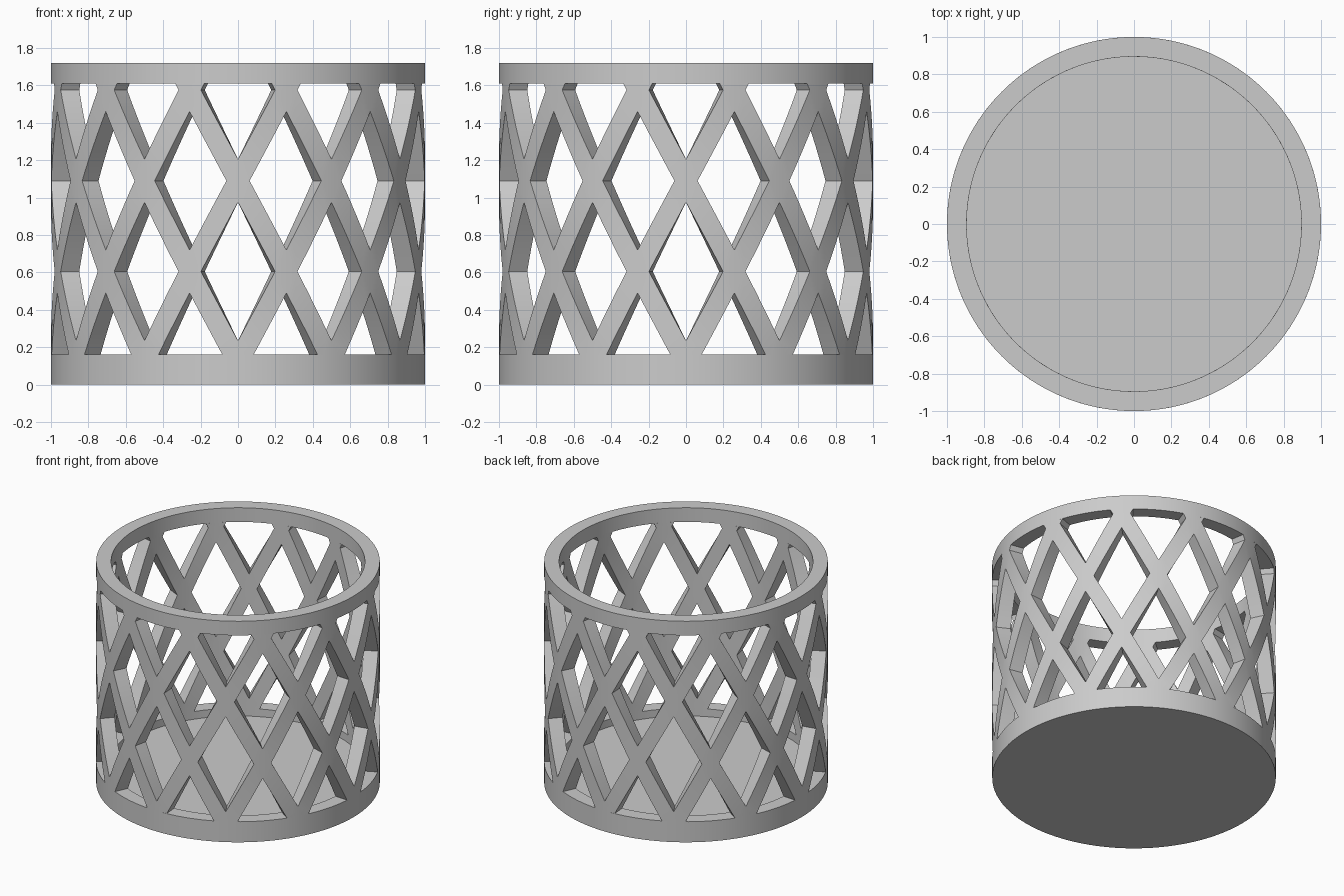
import bpy, bmesh, math
from mathutils import Vector

if "Cube" in bpy.data.objects:
    bpy.data.objects.remove(bpy.data.objects["Cube"])

R_OUT, R_IN = 1.0, 0.895
BASE_TOP, RIM_LOW, HEIGHT = 0.16, 1.61, 1.72
FLOOR = 0.10
COUNT = 12                          # crossings per row
STEP_A, STEP_Z = math.pi / COUNT, 0.485
HALF_A, HALF_Z = 0.062, 0.115       # half size of a crossing diamond
FIRST_Z = 0.12

grey = bpy.data.materials.new("light_grey")
grey.diffuse_color = (0.6, 0.6, 0.6, 1)
grey.use_nodes = True
grey.node_tree.nodes["Principled BSDF"].inputs["Base Color"].default_value = grey.diffuse_color


def finish(name, bm):
    bmesh.ops.recalc_face_normals(bm, faces=bm.faces)
    mesh = bpy.data.meshes.new(name)
    bm.to_mesh(mesh)
    bm.free()
    mesh.materials.append(grey)
    obj = bpy.data.objects.new(name, mesh)
    bpy.context.collection.objects.link(obj)
    bpy.ops.object.select_all(action='DESELECT')
    obj.select_set(True)
    bpy.context.view_layer.objects.active = obj
    bpy.ops.object.shade_smooth_by_angle(angle=math.radians(30))


def lathe(name, profile, closed):
    """Spin a (radius, height) profile around z."""
    bm = bmesh.new()
    verts = [bm.verts.new((r, 0, z)) for r, z in profile]
    edges = [bm.edges.new(p) for p in zip(verts, verts[1:])]
    if closed:
        edges.append(bm.edges.new((verts[-1], verts[0])))
    bmesh.ops.spin(bm, geom=verts + edges, cent=(0, 0, 0), axis=(0, 0, 1),
                   angle=math.tau, steps=120, use_merge=False)
    bmesh.ops.remove_doubles(bm, verts=bm.verts, dist=1e-4)
    finish(name, bm)


# Base: shallow tray with a solid floor
lathe("base_tray", [(0, 0), (R_OUT, 0), (R_OUT, BASE_TOP), (R_IN, BASE_TOP),
                    (R_IN, FLOOR), (0, FLOOR)], False)
# Top rim ring
lathe("top_rim", [(R_OUT, RIM_LOW), (R_OUT, HEIGHT), (R_IN, HEIGHT), (R_IN, RIM_LOW)], True)

# Lattice wall: diamonds at the crossings joined by helical limbs
bm = bmesh.new()


def wall_face(points):
    bm.faces.new([bm.verts.new((R_OUT * math.sin(a), -R_OUT * math.cos(a), z))
                  for a, z in points])


for row in range(-1, 4):
    z = FIRST_Z + row * STEP_Z
    for k in range(COUNT):
        a = (2 * k + row % 2) * STEP_A
        centre = (a, z)
        top, bottom = (a, z + HALF_Z), (a, z - HALF_Z)
        for side in (-1, 1):
            tip = (a + side * HALF_A, z)
            wall_face([centre, tip, top])
            wall_face([centre, tip, bottom])
            # limb rising from this crossing to the next row
            da, dz = side * (STEP_A - HALF_A), STEP_Z - HALF_Z
            n = 6
            for i in range(n):
                s, t = i / n, (i + 1) / n
                wall_face([(tip[0] + da * s, tip[1] + dz * s),
                           (tip[0] + da * t, tip[1] + dz * t),
                           (top[0] + da * t, top[1] + dz * t),
                           (top[0] + da * s, top[1] + dz * s)])
bmesh.ops.remove_doubles(bm, verts=bm.verts, dist=1e-4)

# Trim to the gap between tray and rim
for height, up in ((BASE_TOP, -1), (RIM_LOW, 1)):
    bmesh.ops.bisect_plane(bm, geom=bm.verts[:] + bm.edges[:] + bm.faces[:], dist=1e-5,
                           plane_co=(0, 0, height), plane_no=(0, 0, up), clear_outer=True)

# Thicken radially inwards
bmesh.ops.recalc_face_normals(bm, faces=bm.faces)
result = bmesh.ops.extrude_face_region(bm, geom=bm.faces[:], use_keep_orig=True)
for v in result["geom"]:
    if isinstance(v, bmesh.types.BMVert):
        v.co = Vector((v.co.x * R_IN, v.co.y * R_IN, v.co.z))
finish("lattice_wall", bm)
